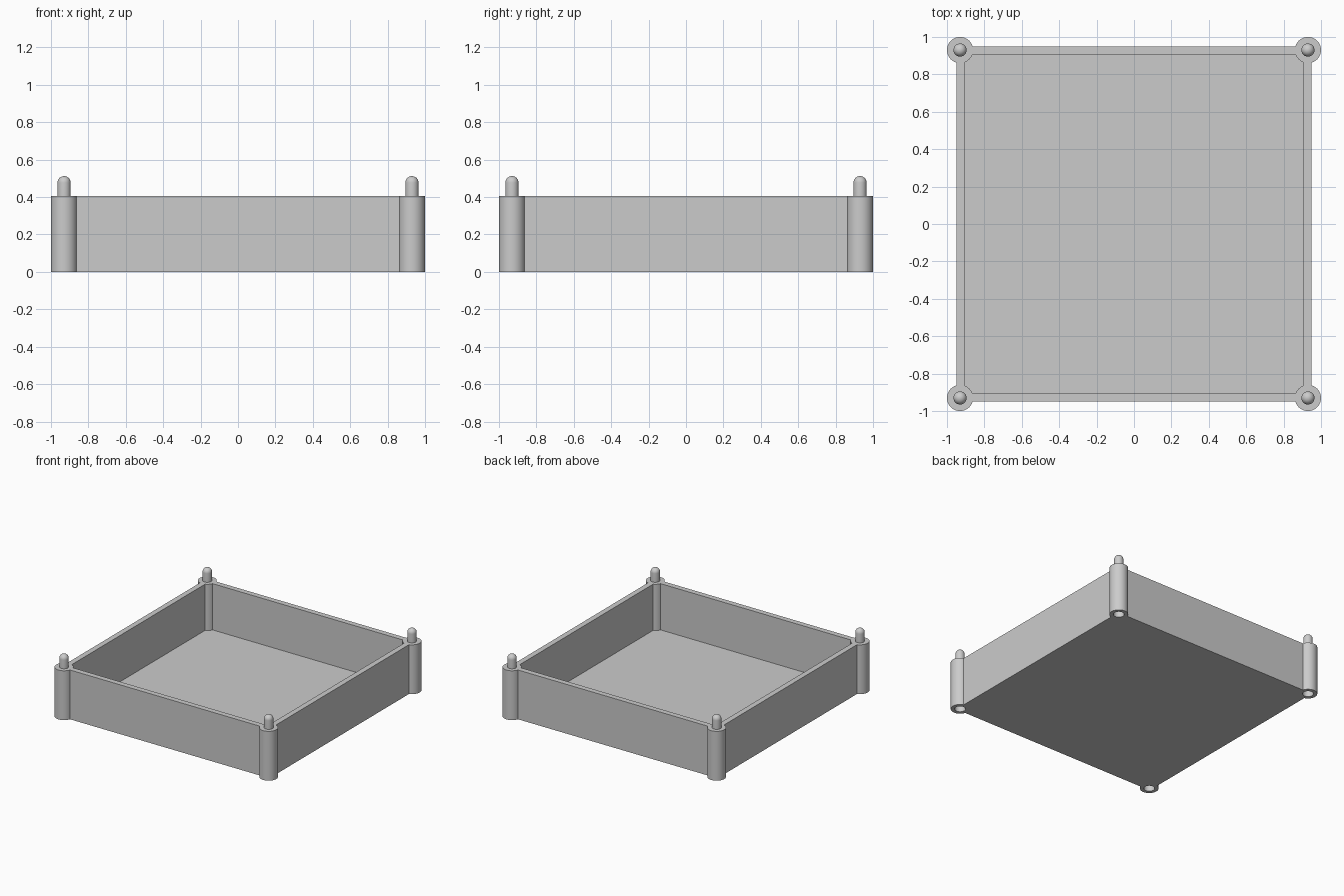
import bpy, bmesh
from math import pi, sin, cos, radians
from mathutils import Vector

cube = bpy.data.objects.get("Cube")
if cube:
    bpy.data.objects.remove(cube, do_unlink=True)

POST = 0.93        # corner post centre
TOP = 0.405        # wall and post height
OUTER, WALL, FLOOR = 0.95, 0.045, 0.025
SEGMENTS = 48

grey = bpy.data.materials.new("light_grey")
grey.use_nodes = True
grey.diffuse_color = (0.6, 0.6, 0.6, 1)
grey.node_tree.nodes["Principled BSDF"].inputs["Base Color"].default_value = (0.6, 0.6, 0.6, 1)


def finish(name, bm):
    bmesh.ops.recalc_face_normals(bm, faces=bm.faces)
    mesh = bpy.data.meshes.new(name)
    bm.to_mesh(mesh)
    bm.free()
    mesh.materials.append(grey)
    ob = bpy.data.objects.new(name, mesh)
    bpy.context.collection.objects.link(ob)
    return ob


def lathe(name, profile, x, y):
    """Revolve (radius, height) points about a vertical axis at x, y."""
    bm = bmesh.new()
    verts = [bm.verts.new((r, 0, z)) for r, z in profile]
    edges = [bm.edges.new(pair) for pair in zip(verts, verts[1:])]
    bmesh.ops.spin(bm, geom=verts + edges, cent=(0, 0, 0), axis=(0, 0, 1),
                   angle=2 * pi, steps=SEGMENTS)
    bmesh.ops.remove_doubles(bm, verts=bm.verts, dist=0.0001)
    bmesh.ops.translate(bm, verts=bm.verts, vec=(x, y, 0))
    return finish(name, bm)


def activate(ob):
    bpy.ops.object.select_all(action='DESELECT')
    ob.select_set(True)
    bpy.context.view_layer.objects.active = ob


def combine(target, tool, operation):
    """Apply a boolean and discard the tool."""
    mod = target.modifiers.new("boolean", 'BOOLEAN')
    mod.operation, mod.solver, mod.object = operation, 'EXACT', tool
    activate(target)
    bpy.ops.object.modifier_apply(modifier=mod.name)
    bpy.data.objects.remove(tool, do_unlink=True)


# Open square tray: box with its top inset and pushed down to the floor
bm = bmesh.new()
bmesh.ops.create_cube(bm, size=1)
for v in bm.verts:
    v.co = Vector((v.co.x * 2 * OUTER, v.co.y * 2 * OUTER, (v.co.z + 0.5) * TOP))
top = max(bm.faces, key=lambda f: f.calc_center_median().z)
bmesh.ops.inset_region(bm, faces=[top], thickness=WALL, use_even_offset=True)
pit = bmesh.ops.extrude_face_region(bm, geom=[top])
bmesh.ops.translate(bm, vec=(0, 0, FLOOR - TOP),
                    verts=[g for g in pit["geom"] if isinstance(g, bmesh.types.BMVert)])
if top.is_valid:
    bmesh.ops.delete(bm, geom=[top], context='FACES_ONLY')
tray = finish("tray_body", bm)

corners = {"front_right": (-POST, -POST), "front_left": (POST, -POST),
           "back_right": (-POST, POST), "back_left": (POST, POST)}

# Corner posts joined to the walls, each with a blind socket underneath
for x, y in corners.values():
    post = lathe("post", [(0, 0), (0.07, 0), (0.07, TOP), (0, TOP)], x, y)
    combine(tray, post, 'UNION')
for x, y in corners.values():
    socket = lathe("socket", [(0, -0.1), (0.041, -0.1), (0.041, 0.12), (0, 0.12)], x, y)
    combine(tray, socket, 'DIFFERENCE')

# Round-topped stacking pegs
PEG, PEG_TOP = 0.035, 0.512
dome = [(PEG * cos(radians(a)), PEG_TOP - PEG + PEG * sin(radians(a)))
        for a in range(0, 90, 10)]
pegs = [lathe(name + "_peg", [(0, TOP - 0.01), (PEG, TOP - 0.01)] + dome + [(0, PEG_TOP)], x, y)
        for name, (x, y) in corners.items()]

for ob in [tray] + pegs:
    activate(ob)
    bpy.ops.object.shade_smooth_by_angle(angle=radians(30))
